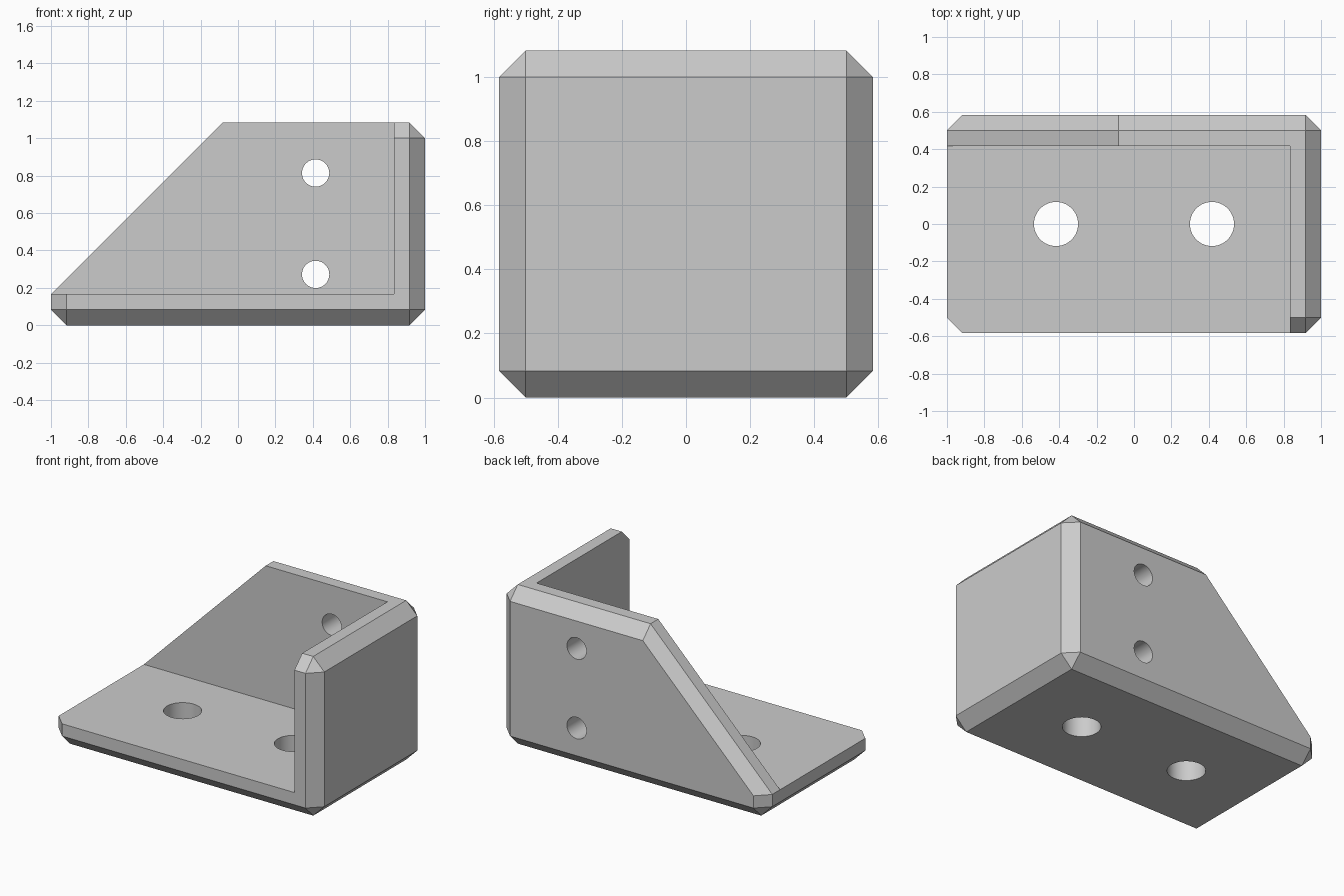
import bpy, bmesh, math
from mathutils import Vector

if "Cube" in bpy.data.objects:
    bpy.data.objects.remove(bpy.data.objects["Cube"], do_unlink=True)

CH = 1 / 12           # chamfer size
WALL = 1 / 6          # plate thickness
W, D, H = 1.0, 7 / 12, 13 / 12

grey = bpy.data.materials.new("bracket grey")
grey.use_nodes = True
colour = (0.6, 0.6, 0.6, 1)
grey.diffuse_color = colour
grey.node_tree.nodes["Principled BSDF"].inputs["Base Color"].default_value = colour


def new_object(name, bm):
    mesh = bpy.data.meshes.new(name)
    bm.to_mesh(mesh)
    bm.free()
    mesh.materials.append(grey)
    obj = bpy.data.objects.new(name, mesh)
    bpy.context.collection.objects.link(obj)
    return obj


def cut(target, cutter):
    mod = target.modifiers.new("cut " + cutter.name, 'BOOLEAN')
    mod.operation = 'DIFFERENCE'
    mod.solver = 'EXACT'
    mod.object = cutter
    bpy.context.view_layer.objects.active = target
    bpy.ops.object.modifier_apply(modifier=mod.name)
    bpy.data.objects.remove(cutter, do_unlink=True)


def box(name, lo, hi):
    bm = bmesh.new()
    bmesh.ops.create_cube(bm, size=1)
    for v in bm.verts:
        v.co = [(a + b) / 2 + c * (b - a) for a, b, c in zip(lo, hi, v.co)]
    return new_object(name, bm)


def drill(name, centre, radius, along_y=False):
    bm = bmesh.new()
    bmesh.ops.create_cone(bm, cap_ends=True, segments=48, radius1=radius,
                          radius2=radius, depth=0.5)
    obj = new_object(name, bm)
    obj.location = centre
    if along_y:
        obj.rotation_euler.x = math.pi / 2
    return obj


# Chamfered wedge block: side profile swept in y, each corner widened by the chamfer
profile = [(CH - W, CH), (W - CH, CH), (W - CH, H - CH), (-CH, H - CH), (CH - W, WALL)]
bm = bmesh.new()
for x, z in profile:
    for y in (CH - D, D - CH):
        for axis in range(3):
            for s in (-CH, CH):
                p = Vector((x, y, z))
                p[axis] += s
                bm.verts.new(p)
bmesh.ops.remove_doubles(bm, verts=bm.verts, dist=1e-4)
hull = bmesh.ops.convex_hull(bm, input=bm.verts)
spare = {g for g in hull["geom_interior"] + hull["geom_unused"]
         if isinstance(g, bmesh.types.BMVert)}
bmesh.ops.delete(bm, geom=list(spare), context='VERTS')
bmesh.ops.dissolve_limit(bm, angle_limit=0.01, verts=bm.verts, edges=bm.edges)
bmesh.ops.recalc_face_normals(bm, faces=bm.faces)
bracket = new_object("corner_bracket", bm)

# Hollow out the inside, leaving floor, back wall and end wall
cut(bracket, box("hollow", (-2, -2, WALL), (W - WALL, D - WALL, 2)))

# Floor holes and back wall holes
for x in (-0.417, 0.417):
    cut(bracket, drill("floor_hole", (x, 0, 0.1), 0.118))
for z in (0.272, 0.814):
    cut(bracket, drill("wall_hole", (0.415, 0.5, z), 0.073, True))

bpy.ops.object.select_all(action='DESELECT')
bracket.select_set(True)
bpy.context.view_layer.objects.active = bracket
bpy.ops.object.shade_smooth_by_angle(angle=math.radians(20))
